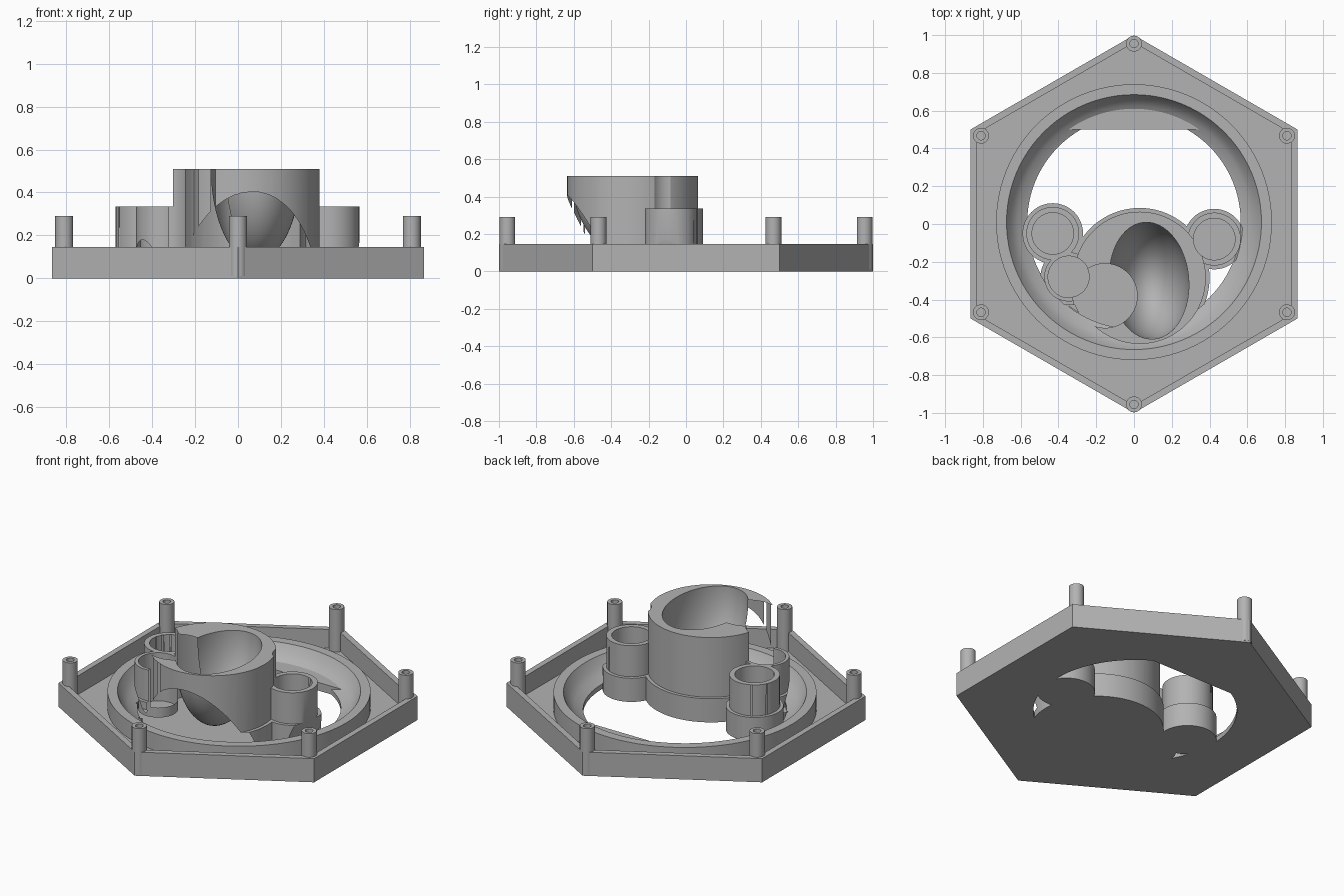
import bpy, bmesh, math
from mathutils import Matrix, Vector

if "Cube" in bpy.data.objects:
    bpy.data.objects.remove(bpy.data.objects["Cube"])

grey = bpy.data.materials.new("plain grey")
grey.use_nodes = True
COLOUR = (0.45, 0.45, 0.45, 1)
grey.diffuse_color = COLOUR
grey.node_tree.nodes["Principled BSDF"].inputs["Base Color"].default_value = COLOUR


def finish(name, bm):
    bmesh.ops.recalc_face_normals(bm, faces=bm.faces)
    mesh = bpy.data.meshes.new(name)
    bm.to_mesh(mesh)
    bm.free()
    obj = bpy.data.objects.new(name, mesh)
    mesh.materials.append(grey)
    bpy.context.collection.objects.link(obj)
    return obj


def lathe(name, profile, x=0, y=0, sides=96):
    """Revolve a closed (radius, height) profile, first corner towards +y."""
    bm = bmesh.new()
    rings = []
    for r, z in profile:
        if r == 0:
            rings.append([bm.verts.new((x, y, z))] * sides)
        else:
            angles = [math.tau * i / sides for i in range(sides)]
            rings.append([bm.verts.new((x + r * math.sin(a), y + r * math.cos(a), z))
                          for a in angles])
    for a, b in zip(rings, rings[1:] + rings[:1]):
        if a[0] is a[1] and b[0] is b[1]:
            continue
        for i in range(sides):
            j = (i + 1) % sides
            bm.faces.new(list(dict.fromkeys((a[i], a[j], b[j], b[i]))))
    return finish(name, bm)


def cylinder(name, r, z0, z1, x=0, y=0, sides=96):
    return lathe(name, [(0, z0), (r, z0), (r, z1), (0, z1)], x, y, sides)


def boolean(obj, other, operation="DIFFERENCE"):
    """Apply a boolean and remove the helper."""
    other.hide_render = True
    mod = obj.modifiers.new(operation, "BOOLEAN")
    mod.object, mod.operation, mod.solver = other, operation, "EXACT"
    bpy.context.view_layer.objects.active = obj
    bpy.ops.object.modifier_apply(modifier=mod.name)
    bpy.data.objects.remove(other)


def smooth(obj):
    bpy.ops.object.select_all(action="DESELECT")
    obj.select_set(True)
    bpy.context.view_layer.objects.active = obj
    bpy.ops.object.shade_smooth_by_angle(angle=math.radians(30))


HOLE, WALL = 0.565, 0.145

# Hexagonal tray with a round opening
tray = cylinder("hexagonal_tray", 1, 0, WALL, sides=6)
boolean(tray, cylinder("pocket", 0.96, 0.03, 1, sides=6))
boolean(tray, cylinder("opening", HOLE, -1, 1, 0, 0.01))
smooth(tray)

# Raised ring with a dished inner seat
ring = lathe("dished_ring", [(HOLE, 0.002), (0.73, 0.002), (0.73, 0.135), (0.675, 0.135),
                             (0.65, 0.09), (0.615, 0.055), (HOLE, 0.03)], 0, 0.01)
smooth(ring)

# Straight shelf across the back of the opening
bm = bmesh.new()
half = math.acos(0.49 / 0.6)
arc = [bm.verts.new((0.6 * math.sin(a), 0.01 + 0.6 * math.cos(a), 0))
       for a in [half * (i / 12 - 1) for i in range(25)]]
face = bm.faces.new(arc)
top = bmesh.ops.extrude_face_region(bm, geom=[face])["geom"]
bmesh.ops.translate(bm, vec=(0, 0, 0.05), verts=[v for v in top if isinstance(v, bmesh.types.BMVert)])
finish("back_shelf", bm)

# Screw posts at the six corners
for i in range(6):
    a = i * math.pi / 3
    r = 0.955 if i % 3 == 0 else 0.935
    post = lathe("screw_post_%d" % (i + 1),
                 [(0, 0.01), (0.042, 0.01), (0.042, 0.29), (0.022, 0.29), (0.022, 0.16), (0, 0.16)],
                 r * math.sin(a), r * math.cos(a), 32)
    smooth(post)

# Sockets: large housing and three small cups, each on a wider foot
BIG = (0.03, -0.285)
CUPS = [(-0.43, -0.05, 0.14), (0.425, -0.08, 0.14), (-0.345, -0.28, 0.13)]
sockets = cylinder("sensor_sockets", 0.35, 0, 0.51, *BIG)
boolean(sockets, cylinder("foot", 0.37, 0, WALL, *BIG), "UNION")
boolean(sockets, cylinder("bore_floor", 0.2, 0, 0.1, -0.153, -0.38), "UNION")
for x, y, r in CUPS:
    boolean(sockets, cylinder("cup", r, 0, 0.335, x, y), "UNION")
    boolean(sockets, cylinder("foot", r + 0.02, 0, WALL, x, y), "UNION")

# Trim the sockets to the flaring clearance of the dish
boolean(sockets, lathe("clearance", [(0, -0.1), (0.575, -0.1), (0.575, 0.035), (0.54, 0.045),
                                     (0.565, WALL), (0.64, 0.415), (0.70, 0.6), (0, 0.6)]), "INTERSECT")

# Hollow the cups, the tilted oval cavity and the round side bore
for x, y, r in CUPS:
    boolean(sockets, cylinder("cup_bore", 0.11, 0.04, 1, x, y, 64))
bm = bmesh.new()
bmesh.ops.create_uvsphere(bm, u_segments=64, v_segments=32, radius=1)
bm.transform(Matrix.Translation(Vector((0.08, -0.3, 0.5))) @ Matrix.Rotation(math.radians(5), 4, "Z")
             @ Matrix.Diagonal((0.21, 0.31, 0.42, 1)))
boolean(sockets, finish("cavity", bm))
boolean(sockets, cylinder("side_bore", 0.17, 0.1, 1, -0.153, -0.38))
smooth(sockets)
